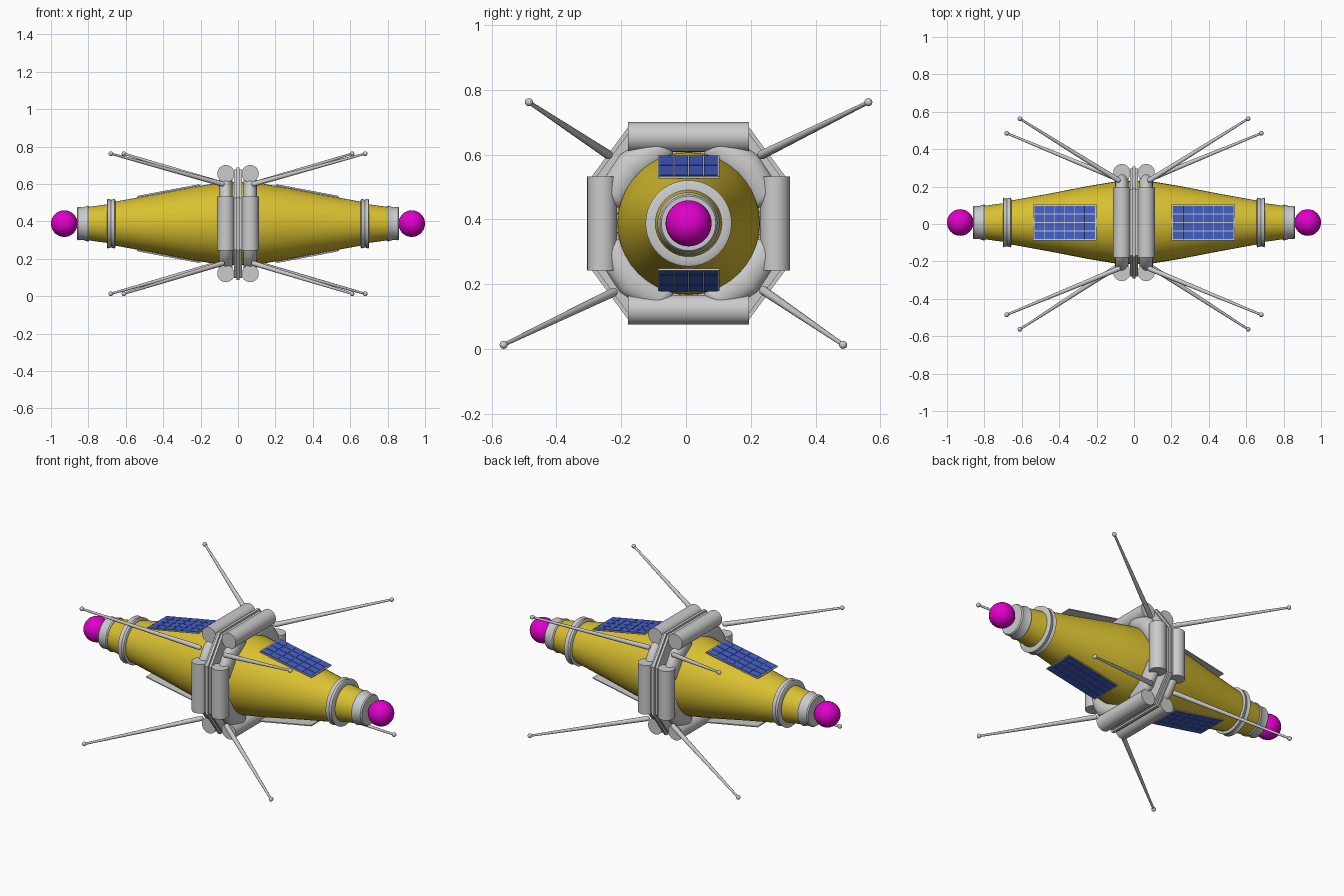
import bpy, bmesh, math
from mathutils import Vector, Matrix

if "Cube" in bpy.data.objects:
    bpy.data.objects.remove(bpy.data.objects["Cube"])

CY, CZ = 0.008, 0.388          # axis of the body


def material(name, col):
    m = bpy.data.materials.new(name)
    m.diffuse_color = (*col, 1)
    m.use_nodes = True
    m.node_tree.nodes["Principled BSDF"].inputs["Base Color"].default_value = m.diffuse_color
    return m


YELLOW = material("yellow", (0.70, 0.53, 0.03))
PINK = material("magenta", (0.75, 0.0, 0.60))
BLUE = material("cell_blue", (0.06, 0.12, 0.60))


def finish(bm, name, mat=None, smooth=True):
    bmesh.ops.recalc_face_normals(bm, faces=bm.faces)
    me = bpy.data.meshes.new(name)
    bm.to_mesh(me)
    bm.free()
    ob = bpy.data.objects.new(name, me)
    bpy.context.collection.objects.link(ob)
    if mat:
        me.materials.append(mat)
    if smooth:
        bpy.ops.object.select_all(action='DESELECT')
        ob.select_set(True)
        bpy.context.view_layer.objects.active = ob
        bpy.ops.object.shade_smooth_by_angle(angle=math.radians(35))
    return ob


def lathe(name, profile, side, mat=None, n=40, spin0=0.0):
    """Spin (x, radius) points round the body axis."""
    bm = bmesh.new()
    rings = []
    for x, r in profile:
        ring = []
        for i in range(n):
            a = spin0 + 2 * math.pi * i / n
            ring.append(bm.verts.new((side * x, CY + r * math.cos(a), CZ + r * math.sin(a))))
        rings.append(ring)
    for a, b in zip(rings, rings[1:]):
        for i in range(n):
            bm.faces.new((a[i], a[(i + 1) % n], b[(i + 1) % n], b[i]))
    bm.faces.new(rings[0])
    bm.faces.new(rings[-1])
    return finish(bm, name, mat)


def rod(bm, a, b, r1, r2, seg=24):
    a, b = Vector(a), Vector(b)
    d = b - a
    mat = Matrix.Translation((a + b) / 2) @ d.to_track_quat('Z', 'Y').to_matrix().to_4x4()
    bmesh.ops.create_cone(bm, cap_ends=True, segments=seg, radius1=r1, radius2=r2,
                          depth=d.length, matrix=mat)


def ball(bm, p, r, u=16, v=10):
    bmesh.ops.create_uvsphere(bm, u_segments=u, v_segments=v, radius=r,
                              matrix=Matrix.Translation(p))


def box(bm, size, centre, frame):
    bmesh.ops.create_cube(bm, size=1, matrix=frame @ Matrix.Translation(centre)
                          @ Matrix.Diagonal((*size, 1)))


# antenna tips (x, y, z) and root (y, z), mirrored in x
ANTENNAS = [((0.61, 0.563, 0.762), (0.235, 0.60)), ((0.68, -0.485, 0.762), (-0.24, 0.60)),
            ((0.61, -0.563, 0.013), (-0.225, 0.175)), ((0.68, 0.485, 0.013), (0.24, 0.18))]

for s, tag in ((1, "right"), (-1, "left")):
    # tapered hull, collars and end ball
    lathe("hull_" + tag, [(0, 0.222), (0.10, 0.219), (0.25, 0.194), (0.45, 0.155), (0.66, 0.117)], s, YELLOW)
    lathe("neck_" + tag, [(0.65, 0.115), (0.70, 0.103), (0.81, 0.088)], s, YELLOW)
    lathe("collar_" + tag, [(0.656, 0.11), (0.656, 0.126), (0.660, 0.133), (0.667, 0.131), (0.678, 0.127),
                            (0.690, 0.131), (0.697, 0.133), (0.701, 0.126), (0.701, 0.10)], s)
    lathe("end_cap_" + tag, [(0.795, 0.085), (0.796, 0.093), (0.803, 0.096), (0.83, 0.087),
                             (0.855, 0.089), (0.862, 0.084), (0.862, 0.05)], s)
    bm = bmesh.new()
    ball(bm, (s * 0.929, CY, CZ), 0.071, 32, 20)
    finish(bm, "end_ball_" + tag, PINK)

    # four straight tubes round the waist
    xr = s * 0.065
    bm = bmesh.new()
    for k in (1, -1):
        z, y = CZ + k * 0.267, CY + k * 0.267
        rod(bm, (xr, CY - 0.187, z), (xr, CY + 0.187, z), 0.046, 0.046, 32)
        rod(bm, (xr, y, CZ - 0.145), (xr, y, CZ + 0.145), 0.046, 0.046, 32)
    finish(bm, "waist_tubes_" + tag)

    # rounded diagonal links between the tubes
    bm = bmesh.new()
    for i in range(4):
        a = math.radians(45 + 90 * i)
        m = (Matrix.Translation((xr, CY, CZ)) @ Matrix.Rotation(a, 4, 'X')
             @ Matrix.Translation((0, 0.25, 0)) @ Matrix.Diagonal((0.036, 0.05, 0.036, 1)))
        part = bmesh.ops.create_uvsphere(bm, u_segments=24, v_segments=16, radius=1)["verts"]
        for v in part:
            if abs(v.co.z) > 1e-5:
                v.co.z += math.copysign(2.6, v.co.z)
            # ends bend gently towards the hull
            v.co.y -= 0.05 * v.co.z ** 2
        bmesh.ops.transform(bm, matrix=m, verts=part)
    finish(bm, "waist_links_" + tag)

    # whip antennas
    bm = bmesh.new()
    for tip, root in ANTENNAS:
        t = Vector((s * tip[0], tip[1], tip[2]))
        r = Vector((s * 0.085, *root))
        rod(bm, r, t, 0.014, 0.006, 12)
        ball(bm, r, 0.014)
        ball(bm, t, 0.0125)
    finish(bm, "antennas_" + tag)

    # solar panels above and below, cells on the outer face
    for k, pos in ((1, "top"), (-1, "bottom")):
        ang = math.atan2(0.064, 0.34)
        frame = (Matrix.Translation((0, CY, CZ)) @ Matrix.Diagonal((s, 1, k, 1))
                 @ Matrix.Translation((0.37, 0, 0.174)) @ Matrix.Rotation(ang, 4, 'Y'))
        bm = bmesh.new()
        box(bm, (0.345, 0.19, 0.006), (0, 0, 0), frame)
        finish(bm, f"panel_frame_{pos}_{tag}", None, False)
        bm = bmesh.new()
        for i in range(6):
            for j in range(4):
                box(bm, (0.0525, 0.0425, 0.003),
                    ((i - 2.5) * 0.0555, (j - 1.5) * 0.0455, 0.004), frame)
        finish(bm, f"panel_cells_{pos}_{tag}", BLUE, False)

# eight-sided plate between the two waist rings, with a thin rim
for name, w, k in (("waist_plate", 0.022, 0.95), ("waist_rim", 0.008, 0.985)):
    pts = [(0.187, 0.305), (0.305, 0.145), (0.305, -0.145), (0.187, -0.305)]
    pts += [(-y, -z) for y, z in pts]
    bm = bmesh.new()
    a, b = [[bm.verts.new((x, CY + y * k, CZ + z * k)) for y, z in pts] for x in (-w, w)]
    bm.faces.new(a)
    bm.faces.new(b)
    for i in range(8):
        j = (i + 1) % 8
        bm.faces.new((a[i], a[j], b[j], b[i]))
    finish(bm, name, None, False)
